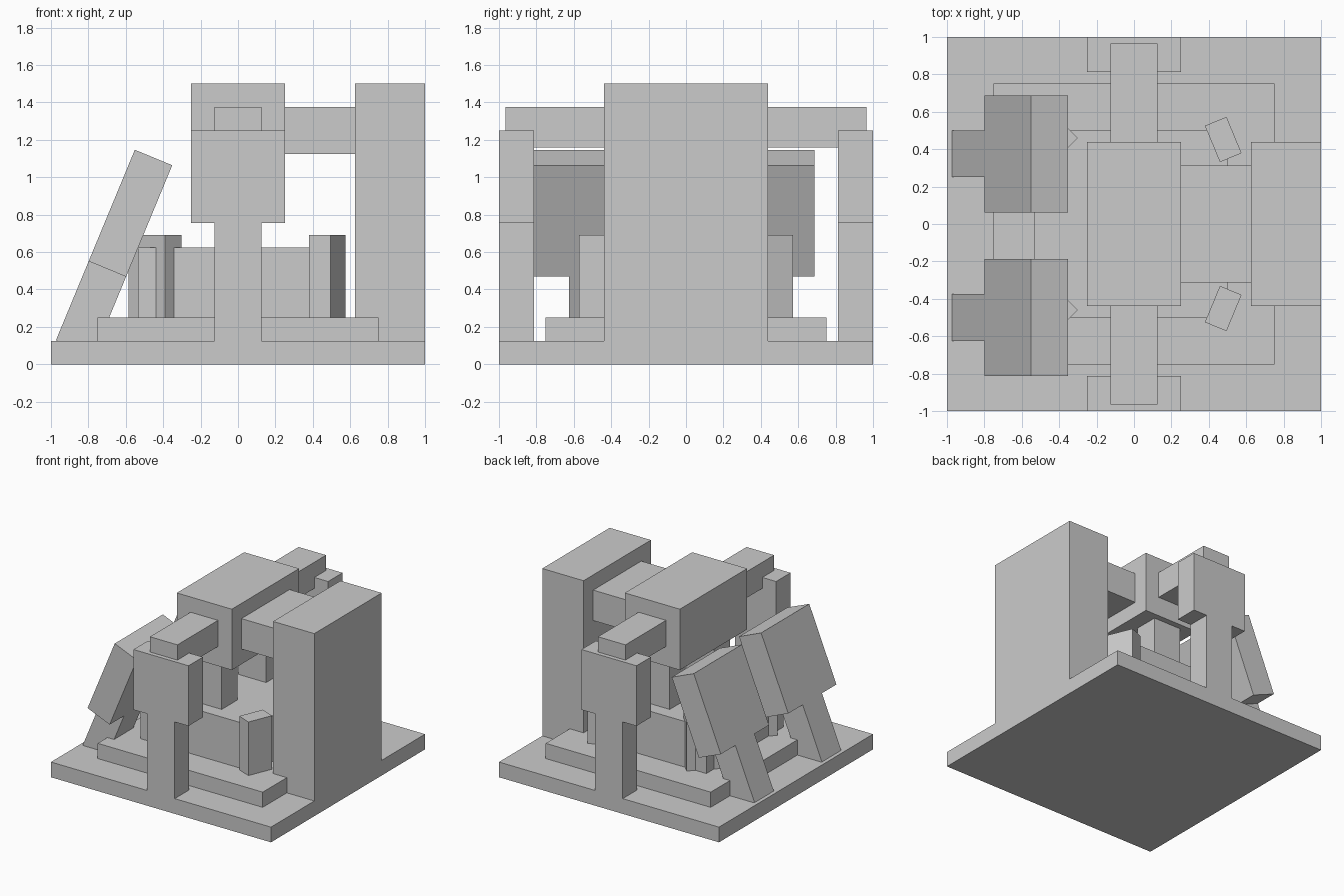
import bpy
from math import radians, sin, cos

cube = bpy.data.objects.get("Cube")
if cube:
    bpy.data.objects.remove(cube, do_unlink=True)

COLOUR = (0.6, 0.6, 0.6, 1)
grey = bpy.data.materials.new("light_grey")
grey.use_nodes = True
grey.diffuse_color = COLOUR
grey.node_tree.nodes["Principled BSDF"].inputs["Base Color"].default_value = COLOUR


def block(name, centre, size, rotation=(0, 0, 0)):
    """Box from centre and size, turned by Euler angles in degrees."""
    bpy.ops.mesh.primitive_cube_add(size=1, location=centre,
                                    rotation=[radians(a) for a in rotation])
    obj = bpy.context.object
    obj.name = name
    obj.scale = size
    bpy.ops.object.transform_apply(location=False, rotation=False, scale=True)
    obj.data.materials.append(grey)
    return obj


def span(name, x, y, z):
    """Upright box from its low and high limit on each axis."""
    limits = (x, y, z)
    return block(name, [(a + b) / 2 for a, b in limits], [b - a for a, b in limits])


# Stepped plinth and machine body
span("base_plate", (-1, 1), (-1, 1), (0, 0.125))
span("base_step", (-0.75, 0.75), (-0.75, 0.75), (0.125, 0.25))
span("lower_body", (-0.535, 0.5), (-0.5, 0.5), (0.25, 0.625))
span("upper_body", (-0.25, 0.25), (-0.4375, 0.4375), (1.0, 1.5))

# Tall tower and the bridge to the upper body
span("tower", (0.625, 1), (-0.4375, 0.4375), (0.125, 1.5))
span("tower_bridge", (0.25, 0.625), (-0.3125, 0.3125), (1.125, 1.375))

# Parts mirrored front and back
for side, s in (("front", -1), ("back", 1)):
    def mirrored(name, x, near, far, z):
        span(f"{side}_{name}", x, sorted((s * near, s * far)), z)

    mirrored("post_stem", (-0.125, 0.125), 0.8125, 1, (0.125, 0.755))
    mirrored("post_head", (-0.25, 0.25), 0.8125, 1, (0.755, 1.25))
    mirrored("top_arm", (-0.125, 0.125), 0.4375, 0.965, (1.16, 1.375))
    mirrored("inner_pillar", (-0.125, 0.125), 0.1875, 0.39, (0.625, 1.0))

    # Turned upright fins set into the lower body corners
    block(f"{side}_right_fin", (0.477, s * 0.452, 0.47),
          (0.125, 0.21, 0.44), (0, 0, s * 22.5))
    block(f"{side}_left_fin", (-0.443, s * 0.407, 0.47),
          (0.125, 0.275, 0.44), (0, 0, -s * 45))

# Leaning panels, each on a narrower foot that runs into the base
TILT = 22.5
for side, y in (("front", -0.5), ("back", 0.375)):
    block(f"{side}_panel", (-0.575, y, 0.8075), (0.2165, 0.625, 0.645), (0, TILT, 0))
    drop = 0.55
    block(f"{side}_panel_foot",
          (-0.575 - drop * sin(radians(TILT)), y, 0.8075 - drop * cos(radians(TILT))),
          (0.2165, 0.25, 0.46), (0, TILT, 0))
